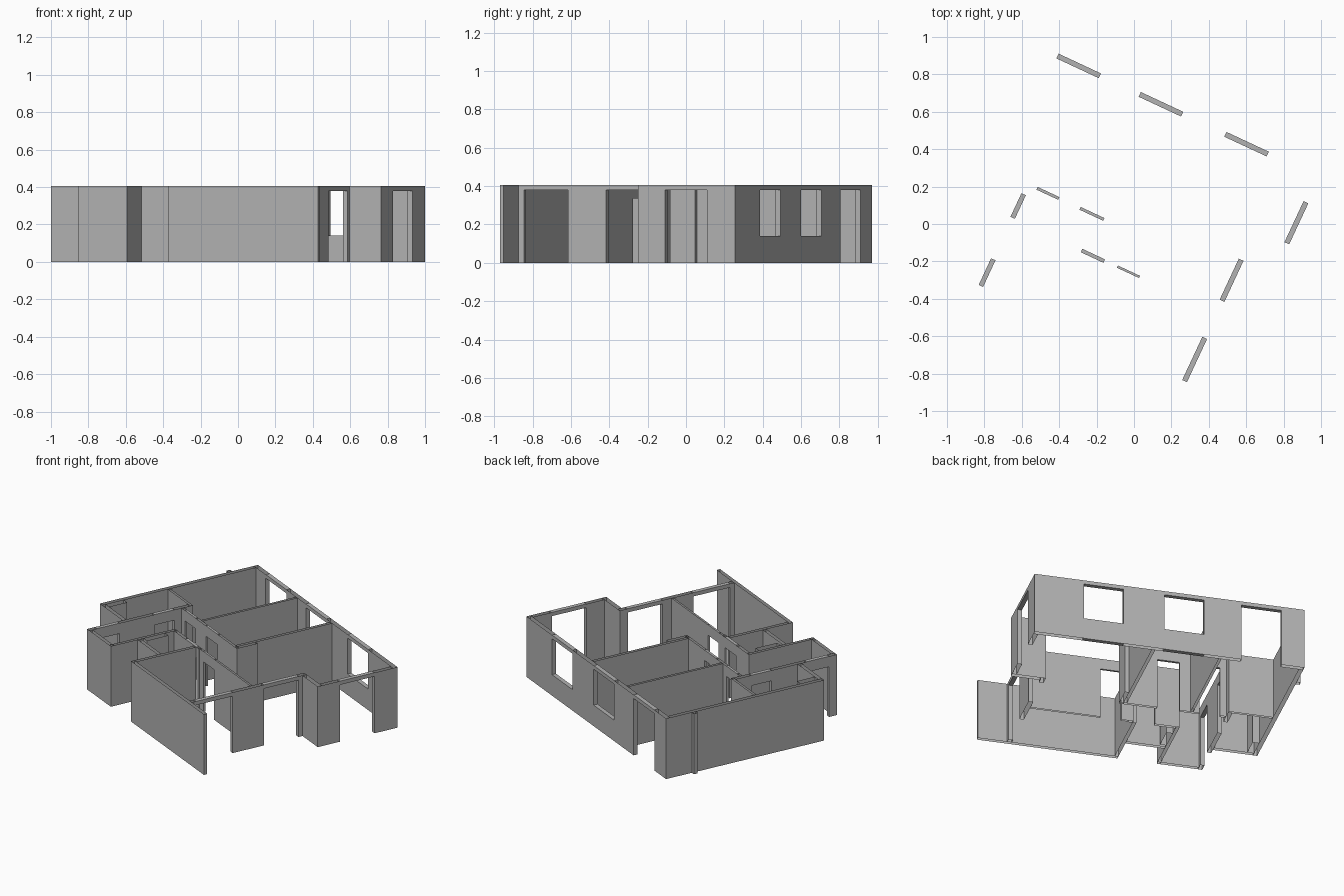
import bpy, bmesh, math
from mathutils import Matrix, Vector

if "Cube" in bpy.data.objects:
    bpy.data.objects.remove(bpy.data.objects["Cube"])

HEIGHT = 0.405
DOOR, WINDOW, INNER = (0, 0.38), (0.14, 0.38), (0, 0.335)
TURN = Matrix.Rotation(math.radians(-25), 4, 'Z')

grey = bpy.data.materials.new("plaster_grey")
grey.use_nodes = True
tone = (0.45, 0.45, 0.45, 1)
grey.diffuse_color = tone
grey.node_tree.nodes["Principled BSDF"].inputs["Base Color"].default_value = tone


def block(bm, lo, hi, top, bottom):
    """Box between two corners, optionally open at the top or bottom."""
    size = [h - l for l, h in zip(lo, hi)]
    mid = [(h + l) / 2 for l, h in zip(lo, hi)]
    made = bmesh.ops.create_cube(
        bm, size=1, matrix=TURN @ Matrix.Translation(mid) @ Matrix.Diagonal((*size, 1)))
    bm.normal_update()
    faces = {f for v in made["verts"] for f in v.link_faces}
    drop = [f for f in faces if (f.normal.z > 0.9 and not top)
            or (f.normal.z < -0.9 and not bottom)]
    bmesh.ops.delete(bm, geom=drop, context='FACES_ONLY')


def finish(name, bm):
    mesh = bpy.data.meshes.new(name)
    bm.to_mesh(mesh)
    bm.free()
    mesh.materials.append(grey)
    bpy.context.collection.objects.link(bpy.data.objects.new(name, mesh))


def wall(name, axis, at, start, end, thick, openings=()):
    """Straight hollow wall along axis 'u' or 'v', with capped lintels and sills."""
    bm = bmesh.new()

    def part(a, b, z0, z1, top, bottom):
        lo, hi = (a, at - thick / 2), (b, at + thick / 2)
        if axis == 'v':
            lo, hi = lo[::-1], hi[::-1]
        block(bm, (*lo, z0), (*hi, z1), top, bottom)

    here = start
    for a, b, (sill, head) in openings:
        if a > here:
            part(here, a, 0, HEIGHT, False, False)
        part(a, b, head, HEIGHT, True, True)
        if sill:
            part(a, b, 0, sill, True, True)
        here = b
    if end > here:
        part(here, end, 0, HEIGHT, False, False)
    finish(name, bm)


def duct(name, u0, u1, v0, v1):
    bm = bmesh.new()
    block(bm, (u0, v0, 0), (u1, v1, HEIGHT), False, False)
    finish(name, bm)


# Outer walls
wall("back_wall", 'u', 0.641, -0.893, 0.798, 0.028,
     [(-0.75, -0.5, DOOR), (-0.265, -0.015, WINDOW), (0.24, 0.49, WINDOW)])
wall("bedroom_end_wall", 'v', -0.88, -0.45, 0.627, 0.026)
wall("bathroom_end_wall", 'u', -0.438, -0.867, -0.615, 0.024)
wall("entrance_wall", 'v', -0.602, -0.7, 0.01, 0.026,
     [(-0.646, -0.489, INNER), (-0.244, -0.105, INNER)])
wall("entrance_front_wall", 'u', -0.688, -0.589, -0.33, 0.022)
wall("kitchen_front_wall", 'u', -0.688, -0.083, 0.798, 0.022)
wall("balcony_wall", 'v', 0.6, -0.677, 0.125, 0.028,
     [(-0.647, -0.392, DOOR), (-0.173, 0.069, DOOR)])
wall("living_step_wall", 'u', 0.111, 0.614, 0.798, 0.028)
wall("living_end_wall", 'v', 0.784, 0.125, 0.627, 0.028, [(0.252, 0.494, DOOR)])

# Inner partitions
wall("bedroom_bath_partition", 'u', 0.017, -0.867, -0.589, 0.015)
wall("corridor_wall", 'u', -0.046, -0.589, 0.07, 0.016,
     [(-0.55, -0.422, INNER), (-0.297, -0.157, INNER)])
wall("bedroom_partition", 'v', -0.373, -0.038, 0.627, 0.016)
wall("living_partition", 'v', 0.045, -0.038, 0.627, 0.02)
wall("bath_corridor_wall", 'u', -0.247, -0.33, -0.03, 0.02, [(-0.194, -0.06, INNER)])
wall("kitchen_corridor_wall", 'u', -0.244, -0.03, 0.586, 0.013, [(0.016, 0.146, INNER)])
wall("bath_side_wall", 'v', -0.34, -0.699, -0.237, 0.02)
wall("kitchen_side_wall", 'v', -0.072, -0.677, -0.257, 0.022)
wall("bath_front_wall", 'u', -0.5, -0.33, -0.083, 0.022)

# Ducts and pilasters
duct("outer_pipe", -0.918, -0.893, 0.448, 0.475)
duct("bathroom_duct", -0.867, -0.825, -0.426, -0.3)
duct("small_bath_duct", -0.33, -0.29, -0.47, -0.32)
duct("living_pilaster", 0.055, 0.08, -0.054, 0.09)
